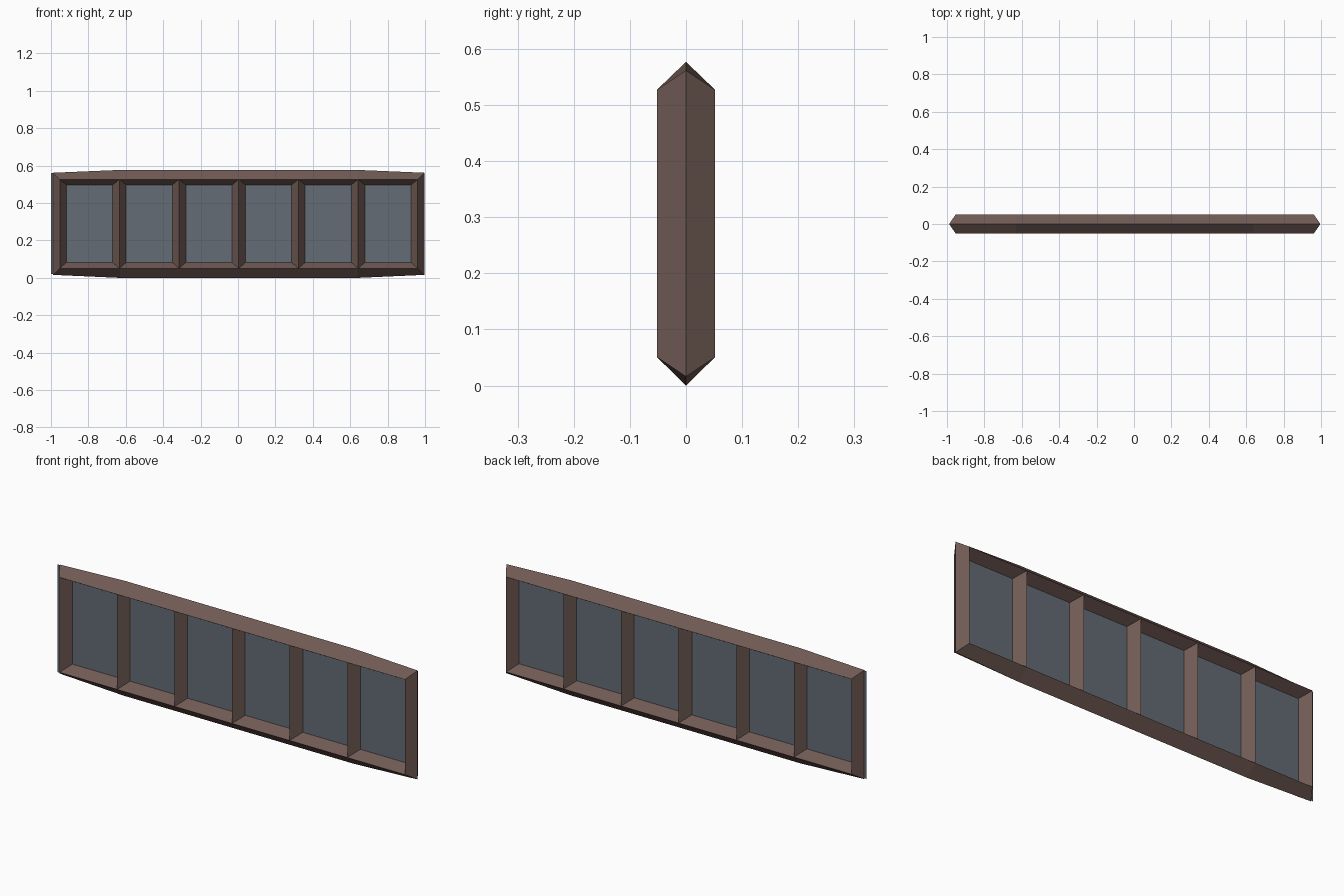
import bpy, bmesh

if "Cube" in bpy.data.objects:
    bpy.data.objects.remove(bpy.data.objects["Cube"])

CX, D = 0.004, 0.052          # frame centre in x, half depth
ZB, ZT = 0.051, 0.527         # height of the bottom and top ridges


def material(name, rgb):
    m = bpy.data.materials.new(name)
    m.diffuse_color = (*rgb, 1)
    m.use_nodes = True
    m.node_tree.nodes["Principled BSDF"].inputs["Base Color"].default_value = m.diffuse_color
    return m


def make(name, verts, faces, mat):
    me = bpy.data.meshes.new(name)
    me.from_pydata(verts, [], faces)
    bm = bmesh.new()
    bm.from_mesh(me)
    bmesh.ops.recalc_face_normals(bm, faces=bm.faces)
    bm.to_mesh(me)
    bm.free()
    me.materials.append(mat)
    ob = bpy.data.objects.new(name, me)
    bpy.context.collection.objects.link(ob)
    return ob


wood = material("brown frame", (0.162, 0.103, 0.088))
glass = material("grey blue glass", (0.127, 0.150, 0.178))


def ring(hx, y, z_end, z_mid, top_end, top_mid):
    """Eight-point loop around the window, with bends near the ends."""
    pts = [(-hx, z_end), (-0.636, z_mid), (0.636, z_mid), (hx, z_end),
           (hx, top_end), (0.636, top_mid), (-0.636, top_mid), (-hx, top_end)]
    return [(CX + x, y, z) for x, z in pts]


# outer frame: diamond section, outside edge tapering at the ends
rings = [ring(0.992, 0, 0.016, 0.0, 0.562, 0.577),
         ring(0.957, -D, ZB, ZB, ZT, ZT),
         ring(0.922, 0, 0.082, 0.082, 0.497, 0.497),
         ring(0.957, D, ZB, ZB, ZT, ZT)]
n = 8
faces = [(r * n + i, r * n + (i + 1) % n,
          (r + 1) % 4 * n + (i + 1) % n, (r + 1) % 4 * n + i)
         for r in range(4) for i in range(n)]
make("outer_frame", [v for r in rings for v in r], faces, wood)

# upright glazing bars with diamond section
for k in range(-2, 3):
    x = CX + k * 0.319
    sec = [(x - 0.036, 0), (x, -D), (x + 0.036, 0), (x, D)]
    verts = [(a, b, z) for z in (ZB, ZT) for a, b in sec]
    make(f"glazing_bar_{k + 3}", verts,
         [(i, (i + 1) % 4, 4 + (i + 1) % 4, 4 + i) for i in range(4)]
         + [(3, 2, 1, 0), (4, 5, 6, 7)], wood)

# thin glass sheet, showing slightly past the left end
make("glass_pane", [(-1, 0, 0.02), (0.98, 0, 0.02), (0.98, 0, 0.56), (-1, 0, 0.56)],
     [(0, 1, 2, 3)], glass)
